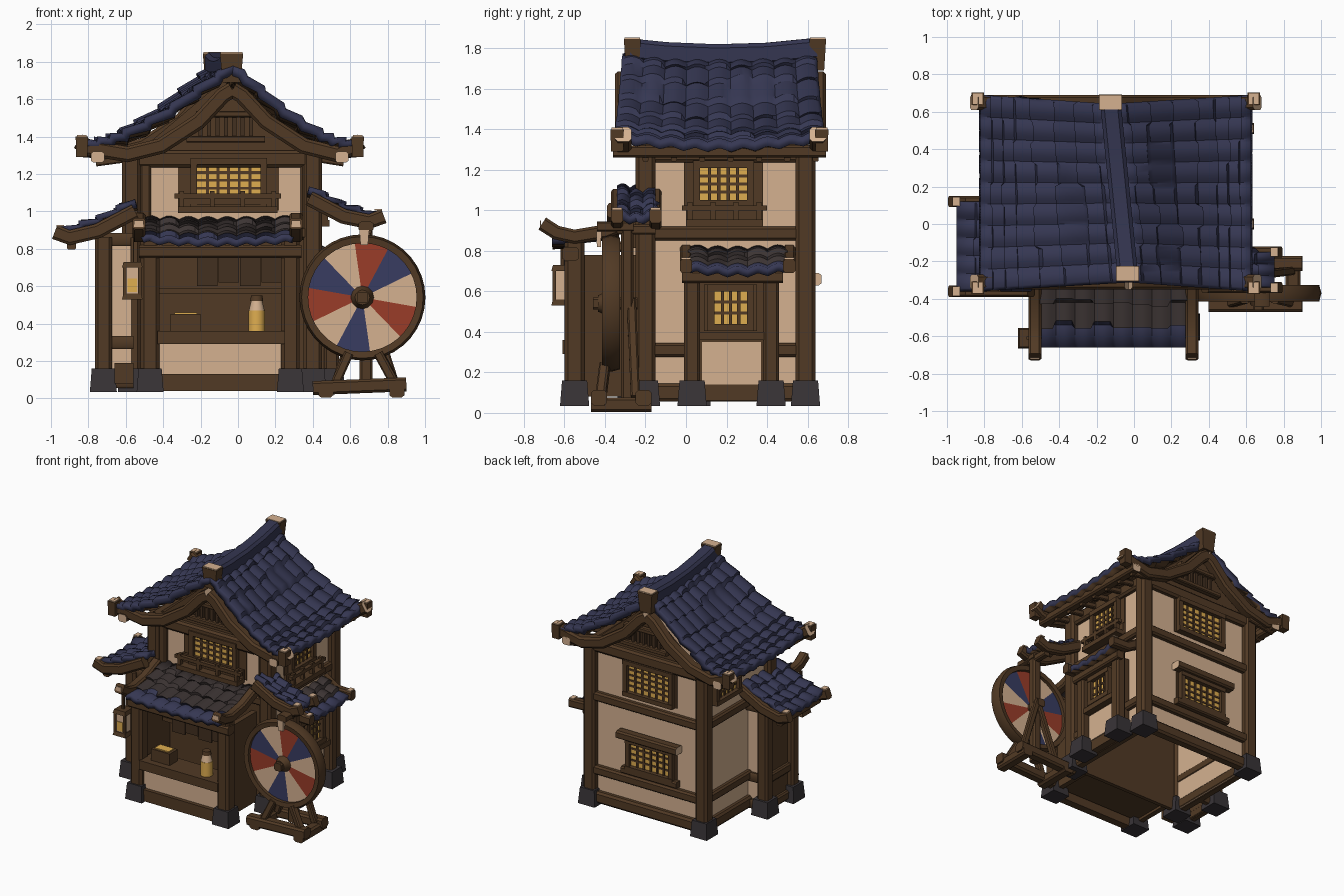
import bpy, bmesh, math, random
from mathutils import Vector

if "Cube" in bpy.data.objects:
    bpy.data.objects.remove(bpy.data.objects["Cube"])
random.seed(4)

def mat(name, r, g, b):
    m = bpy.data.materials.new(name)
    m.diffuse_color = (r, g, b, 1)
    m.use_nodes = True
    m.node_tree.nodes["Principled BSDF"].inputs["Base Color"].default_value = m.diffuse_color
    return m
NAVY = mat("roof_navy", .036, .038, .085)
SLATE = mat("weathered_slate", .045, .034, .033)
WOOD = mat("timber_brown", .083, .042, .018)
DARK = mat("dark_timber", .055, .029, .014)
TAN = mat("plaster_tan", .66, .44, .28)
STONE = mat("dark_stone", .040, .034, .038)
GOLD = mat("lamp_gold", .74, .42, .08)
RED = mat("wheel_red", .32, .045, .022)
BLUE = mat("wheel_blue", .040, .045, .12)

def finish(name, bm, *mats):
    me = bpy.data.meshes.new(name)
    bm.to_mesh(me); bm.free()
    for m in mats: me.materials.append(m)
    for p in me.polygons: p.use_smooth = True
    me.set_sharp_from_angle(angle=.6)
    ob = bpy.data.objects.new(name, me)
    bpy.context.collection.objects.link(ob)
    return ob

def box(name, x0, x1, y0, y1, z0, z1, m, taper=1):
    bm = bmesh.new()
    bmesh.ops.create_cube(bm, size=1)
    for v in bm.verts:
        k = taper if v.co.z > 0 else 1
        v.co = ((x0+x1)/2 + v.co.x*k*(x1-x0), (y0+y1)/2 + v.co.y*k*(y1-y0), (z0+z1)/2 + v.co.z*(z1-z0))
    return finish(name, bm, m)

def beam(name, pts, w, h, m=WOOD, cap=None):
    """Chamfered rectangular section swept along a path."""
    bm = bmesh.new(); pts = [Vector(p) for p in pts]; rings = []
    c = .65
    sec = [(1, c), (c, 1), (-c, 1), (-1, c), (-1, -c), (-c, -1), (c, -1), (1, -c)]
    for i, p in enumerate(pts):
        t = (pts[min(i+1, len(pts)-1)] - pts[max(i-1, 0)]).normalized()
        s = t.cross(Vector((0, 1, 0) if abs(t.z) > .9 else (0, 0, 1))).normalized()
        u = s.cross(t)
        rings.append([bm.verts.new(p + s*a*w/2 + u*b*h/2) for a, b in sec])
    for a, b in zip(rings, rings[1:]):
        for j in range(8):
            bm.faces.new((a[j], a[(j+1) % 8], b[(j+1) % 8], b[j]))
    for r in (rings[0], rings[-1]):
        bm.faces.new(r).material_index = 1 if cap else 0
    bmesh.ops.recalc_face_normals(bm, faces=bm.faces)
    return finish(name, bm, m, cap or m)

def post(name, x, y, top, w=.09, z0=.05):
    beam(name, [(x, y, z0), (x, y, top)], w, w)
    box(name+"_stone", x-.072, x+.072, y-.072, y+.072, .035, .16, STONE, .86)

def roof(name, prof, a0, a1, rows, cols, place, sag=.04, slate=0, t=.05, bump=.018):
    """Courses of rounded tiles following a profile from the top to the eave."""
    bm = bmesh.new(); n = cols*6; grid = []
    def at(u):
        f = min(max(u, 0), .9999)*(len(prof)-1); i = int(f); f -= i
        return [p+(q-p)*f for p, q in zip(prof[i], prof[i+1])]
    for r in range(rows):
        jit = [random.uniform(-.2, .2)/rows for _ in range(cols+1)]
        for e in (0, 1):
            line = []
            for k in range(n+1):
                s = k/n
                h, z = at((r+e)/rows + (jit[k//6] if e and r < rows-1 else 0))
                z += e*.022 + bump*abs(math.sin(math.pi*cols*s)) + sag*(2*s-1)**2*(.4+.6*(r+e)/rows)
                line.append(bm.verts.new(place(h, a0+(a1-a0)*s, z)))
            grid.append(line)
    for i, (p, q) in enumerate(zip(grid, grid[1:])):
        for k in range(n):
            f = bm.faces.new((p[k], p[k+1], q[k+1], q[k]))
            f.material_index = 2 if i/len(grid) < slate else 0
    bm.normal_update()
    if sum(f.normal.z*f.calc_area() for f in bm.faces) < 0:
        bmesh.ops.reverse_faces(bm, faces=bm.faces)
    ob = finish(name, bm, NAVY, WOOD, SLATE)
    so = ob.modifiers.new("thickness", 'SOLIDIFY')
    so.thickness = t; so.offset = -1; so.material_offset = 1

def faced(face, c):
    """Box maker in wall coordinates: u along the wall, d outward, z up."""
    def B(name, u0, u1, d0, d1, z0, z1, m):
        if face == 'front': return box(name, u0, u1, c-d1, c-d0, z0, z1, m)
        if face == 'back': return box(name, u0, u1, c+d0, c+d1, z0, z1, m)
        if face == 'right': return box(name, c+d0, c+d1, u0, u1, z0, z1, m)
        return box(name, c-d1, c-d0, u0, u1, z0, z1, m)
    return B

def window(name, face, c, u0, u1, z0, z1, nx, nz, pad=.05):
    B = faced(face, c); f = .035
    B(name+"_surround", u0-pad, u1+pad, -.01, .008, z0-f, z1+f, WOOD)
    B(name+"_pane", u0, u1, .008, .016, z0, z1, GOLD)
    for u in (u0-f/2, u1+f/2): B(name+"_jamb", u-f/2, u+f/2, 0, .045, z0-f, z1+f, WOOD)
    for z in (z0-f/2, z1+f/2): B(name+"_rail", u0-f, u1+f, 0, .05, z-f/2, z+f/2, WOOD)
    for i in range(1, nx):
        u = u0+(u1-u0)*i/nx; B(name+"_bar", u-.008, u+.008, .012, .024, z0, z1, WOOD)
    for i in range(1, nz):
        z = z0+(z1-z0)*i/nz; B(name+"_crossbar", u0, u1, .012, .022, z-.007, z+.007, WOOD)

def balcony(face, c, u0, u1, z0):
    B = faced(face, c)
    B("balcony_ledge", u0, u1, 0, .09, z0, z0+.035, WOOD)
    B("balcony_rail", u0-.02, u1+.02, .05, .08, z0+.08, z0+.105, WOOD)
    B("balcony_board", u0, u1, 0, .02, z0, z0+.10, WOOD)
    for i in range(4):
        u = u0+.02+(u1-u0-.04)*i/3
        B("balcony_post", u-.012, u+.012, .05, .08, z0, z0+.12, WOOD)

# Main body: plaster walls, corner posts and horizontal timbers
XL, XR, YF, YB = -.57, .40, -.20, .59
box("back_wall", XL, XR, YB-.03, YB, .06, 1.30, TAN)
box("left_wall", XL, XL+.03, YF, YB, .06, 1.30, TAN)
box("right_wall", XR-.03, XR, YF, YB, .06, 1.30, TAN)
box("front_upper_wall", XL, XR, YF, YF+.03, .85, 1.30, TAN)
box("front_lower_wall", XL, XR, YF, YF+.03, .06, .85, WOOD)
for x in (XL, XR):
    for y in (YF, YB): post("corner_post", x, y, 1.32, .10)
for x in (-.495, .365): beam("front_stud", [(x, YF-.01, .9), (x, YF-.01, 1.28)], .06, .05)
for z, h in ((.10, .09), (.31, .07), (.885, .07), (1.28, .09)):
    for x in (XL, XR): beam("side_beam", [(x, YF, z), (x, YB, z)], .07, h)
    for y in ([YB] if z < .8 else [YF, YB]): beam("cross_beam", [(XL, y, z), (XR, y, z)], .08, h)
window("front_window", 'front', YF, -.22, .12, 1.04, 1.25, 6, 5, .10)
balcony('front', YF-.02, -.32, .21, .99)
window("back_upper_window", 'back', YB, -.29, .07, 1.00, 1.21, 6, 5)
window("back_lower_window", 'back', YB, -.29, .05, .42, .60, 6, 4)
beam("back_window_lintel", [(-.38, YB+.04, .66), (.14, YB+.04, .66)], .08, .06, WOOD, TAN)
beam("back_window_sill", [(-.36, YB+.02, .38), (.12, YB+.02, .38)], .06, .05)
window("right_upper_window", 'right', XR, .07, .30, 1.05, 1.21, 5, 4, .08)
balcony('right', XR, 0, .38, .92)
window("left_upper_window", 'left', XL, .22, .46, 1.05, 1.20, 5, 4)

# Main roof: two curved slopes, ridge log, gables and bargeboards
rx = lambda y: -.08 - .10*(y-.19)
for side, edge in ((-1, -.82), (1, .625)):
    def place(h, a, z, edge=edge):
        x = rx(a)
        return (x+(edge-x)*h, .165+(a-.165)*(.91+.09*h), z)
    prof = [(0, 1.755), (.2, 1.65), (.47, 1.49), (.73, 1.38), (.87, 1.335), (1, 1.315)]
    roof("main_roof", prof, -.36, .69, 8, 9, place, .045)
    beam("eave_beam", [(edge-side*.07, -.36, 1.29), (edge-side*.07, .69, 1.29)], .07, .06, WOOD, TAN)
    for y in (-.31, .65):
        c = rx(y); w = abs(edge-c)
        pts = [(.05, 1.62), (.18, 1.48), (.38, 1.35), (.56, 1.305), (w-.02, 1.34), (w+.035, 1.375)]
        beam("bargeboard", [(c, y, 1.65)] + [(c+side*a, y, z) for a, z in pts], .08, .085, WOOD, TAN)
        x = edge+side*.015; ye = y + (-.03 if y < 0 else .02)
        box("eave_corner", x-.03, x+.03, ye-.03, ye+.03, 1.29, 1.40, WOOD, 1.1)
        box("eave_corner_tip", x-.026, x+.026, ye-.028, ye+.028, 1.40, 1.408, TAN)
    for i in range(7):
        y = -.2+i*.14
        beam("rafter_tail", [(side*.46-.08, y, 1.29), (edge-side*.06, y, 1.26)], .03, .04)
beam("ridge_log", [(rx(y), y, 1.765+.14*(y-.17)**2) for y in (-.28, -.1, .15, .4, .64)], .11, .11, NAVY)
for y in (-.265, .65):
    x = rx(y)
    box("ridge_end", x-.048, x+.048, y-.032, y+.032, 1.69, 1.845, WOOD, 1.3)
    box("ridge_end_tip", x-.058, x+.058, y-.038, y+.038, 1.845, 1.853, TAN)
for y, s in ((YF, -1), (YB, 1)):
    bm = bmesh.new()
    vs = [bm.verts.new((x, y, z)) for x, z in ((-.56, 1.29), (.40, 1.29), (.30, 1.38), (-.08, 1.70), (-.46, 1.38))]
    bm.faces.new(vs)
    finish("gable_panel", bm, WOOD)
    for i in range(7):
        x = -.20+i*.045
        box("gable_slat", x-.011, x+.011, y+s*.02-.012, y+s*.02+.012, 1.39, 1.52, DARK)
    for z, w in ((1.385, .21), (1.52, .16)):
        beam("gable_rail", [(-.065-w, y+s*.03, z), (-.065+w, y+s*.03, z)], .05, .035)

# Front stall: posts, counter, sides, awning
for x in (-.47, .28):
    post("stall_post", x, -.55, .84, .10)
    box("stall_side", x-.02, x+.02, -.52, YF, .08, .78, WOOD)
    xe = -.53 if x < 0 else .31
    beam("stall_roof_edge", [(xe, y, z) for y, z in ((-.24, .96), (-.4, .895), (-.55, .87), (-.64, .89), (-.71, .935))], .07, .07)
    box("stall_edge_tip", xe-.025, xe+.025, -.722, -.715, .90, .95, TAN)
box("stall_sill", -.45, .26, -.59, -.53, .04, .13, WOOD)
box("stall_panel", -.42, .24, -.56, -.53, .13, .30, TAN)
box("stall_counter", -.43, .25, -.61, -.42, .29, .36, WOOD)
box("stall_floor", -.45, .26, -.52, YF, .10, .13, WOOD)
box("stall_shelf", -.43, .24, -.32, YF, .56, .59, WOOD)
beam("stall_lintel", [(-.53, -.57, .785), (.34, -.57, .785)], .08, .07)
for i in range(4):
    box("stall_curtain", -.22+i*.115, -.11+i*.115, -.50, -.485, .60+.02*(i % 2), .76, DARK)
roof("stall_roof", [(.20, .955), (.34, .905), (.50, .855), (.66, .825)], -.52, .30, 4, 8,
     lambda h, a, z: (a, -h, z), .02, .55, .04)
box("counter_box", -.36, -.20, -.56, -.46, .36, .45, WOOD)
box("counter_box_goods", -.34, -.22, -.545, -.475, .45, .458, GOLD)

def disc(name, x, y, z, r0, r1, d, m, n=12):
    bm = bmesh.new()
    bmesh.ops.create_cone(bm, cap_ends=True, segments=n, radius1=r0, radius2=r1, depth=d)
    ob = finish(name, bm, m); ob.location = (x, y, z)
    return ob
disc("bottle", .10, -.53, .415, .045, .045, .11, GOLD)
disc("bottle_neck", .10, -.53, .495, .042, .03, .05, TAN)
disc("bottle_cap", .10, -.53, .535, .035, .03, .03, WOOD)

# Hanging lantern
box("lantern_glass", -.605, -.525, -.65, -.57, .56, .70, TAN)
box("lantern_glow", -.59, -.54, -.656, -.564, .57, .64, GOLD)
for z in (.53, .70): box("lantern_plate", -.62, -.51, -.665, -.555, z, z+.03, WOOD, .85)
for x in (-.605, -.525):
    for y in (-.65, -.57): box("lantern_corner", x-.009, x+.009, y-.009, y+.009, .55, .71, WOOD)
beam("lantern_hanger", [(-.565, -.61, .72), (-.565, -.61, .86)], .02, .02)

# Left lean-to with its roof
for y in (-.27, .05): post("lean_to_post", -.72, y, .86)
box("lean_to_front", -.72, XL, -.27, -.245, .06, .86, TAN)
box("lean_to_side", -.72, -.695, -.27, .05, .06, .86, WOOD)
box("lean_to_back", -.72, XL, .025, .05, .06, .86, TAN)
for z in (.09, .30, .85):
    beam("lean_to_beam", [(-.56, -.27, z), (-.72, -.27, z), (-.72, .05, z), (-.56, .05, z)], .06, .07)
box("lean_to_crate", -.66, -.56, -.36, -.27, .08, .19, WOOD)

# Side roofs: left lean-to, and the smaller one over the wheel
for name, s, x0, x1, z0, z1, ya, yb, c in (("left_roof", -1, .55, .95, 1.04, .87, -.36, .12, 5),
                                           ("right_roof", 1, .38, .75, 1.11, .955, -.34, -.15, 3)):
    roof(name, [(x0, z0), ((x0+x1)/2, (z0+z1)/2-.025), (x1, z1-.01)], ya, yb, 4, c,
         lambda h, a, z, s=s: (s*h, a, z), .03, 0, .04)
    for y in (ya, yb):
        beam(name+"_edge", [(s*x0, y, z0-.04), (s*(x0+x1)/2, y, (z0+z1)/2-.06), (s*(x1-.05), y, z1-.01), (s*(x1+.03), y, z1+.02)], .06, .08)
        box(name+"_tip", s*x1-.02, s*x1+.02, y-.025, y+.025, z1+.05, z1+.058, TAN)
    beam(name+"_eave", [(s*(x1-.06), ya, z1-.05), (s*(x1-.06), yb, z1-.05)], .05, .05)

# Right side bay with awning
for y in (.03, .42): post("bay_post", .50, y, .72, .08)
box("bay_panel", XR, .48, .03, .42, .06, .70, WOOD)
box("bay_plaster", .48, .487, .08, .37, .14, .35, TAN)
window("bay_window", 'right', .48, .14, .30, .44, .60, 4, 3)
box("bay_sill", .47, .53, .05, .40, .36, .40, WOOD)
beam("bay_lintel", [(.53, -.02, .67), (.53, .48, .67)], .06, .06)
roof("bay_awning", [(.39, .81), (.5, .74), (.62, .685)], .01, .50, 3, 5,
     lambda h, a, z: (h, a, z), .02, .6, .04)
for y in (0, .51):
    beam("bay_awning_edge", [(.38, y, .80), (.5, y, .73), (.64, y, .725)], .06, .07)
    box("bay_awning_tip", .60, .635, y-.025, y+.025, .76, .768, TAN)

# Prize wheel: ten coloured sectors, rim, hub, stand
CX, CY, CZ, R = .665, -.37, .54, .30
bm = bmesh.new()
for k, colour in enumerate((0, 1, 2, 0, 1, 2, 1, 0, 1, 2)):
    a = [math.radians(80-18+36*k+9*j) for j in range(5)]
    for y in (CY-.015, CY+.015):
        ring = [(CX, y, CZ)] + [(CX+R*math.cos(t), y, CZ+R*math.sin(t)) for t in a]
        f = bm.faces.new([bm.verts.new(p) for p in (ring if y < CY else ring[::-1])])
        f.material_index = colour
finish("wheel_face", bm, RED, TAN, BLUE)
bm = bmesh.new()
rings = []
for k in range(36):
    t = k*math.tau/36
    rings.append([bm.verts.new((CX+r*math.cos(t), CY+d, CZ+r*math.sin(t)))
                  for r, d in ((.29, -.04), (.325, -.045), (.337, 0), (.325, .045), (.29, .04))])
for a, b in zip(rings, rings[1:]+rings[:1]):
    for j in range(5): bm.faces.new((a[j], b[j], b[(j+1) % 5], a[(j+1) % 5]))
bmesh.ops.recalc_face_normals(bm, faces=bm.faces)
finish("wheel_rim", bm, WOOD)
hub = disc("wheel_hub", CX, CY-.03, CZ, .07, .04, .07, WOOD)
hub.rotation_euler.x = math.pi/2
beam("wheel_axle", [(CX, CY-.09, CZ), (CX, -.24, CZ)], .06, .06)
beam("wheel_post", [(CX+.02, -.29, .06), (CX+.02, -.29, .93)], .07, .06)
beam("wheel_pointer_arm", [(CX+.02, -.26, .92), (CX+.02, -.44, .92)], .08, .05)
box("wheel_pointer", CX-.01, CX+.03, CY-.07, CY-.05, .82, .90, TAN, 1.3)
for y in (-.43, -.21):
    beam("stand_rail", [(.40, y, .055), (.90, y, .075)], .08, .075)
for x in (.47, .85): beam("stand_cross", [(x, -.47, .04), (x, -.17, .04)], .08, .07)
for x in (.52, .84):
    beam("stand_brace", [(x, -.25, .08), (CX+.02, -.27, .56)], .045, .045)
    beam("stand_front_leg", [(x, -.42, .08), (x+(CX-x)*.5, -.40, .24)], .05, .05)
